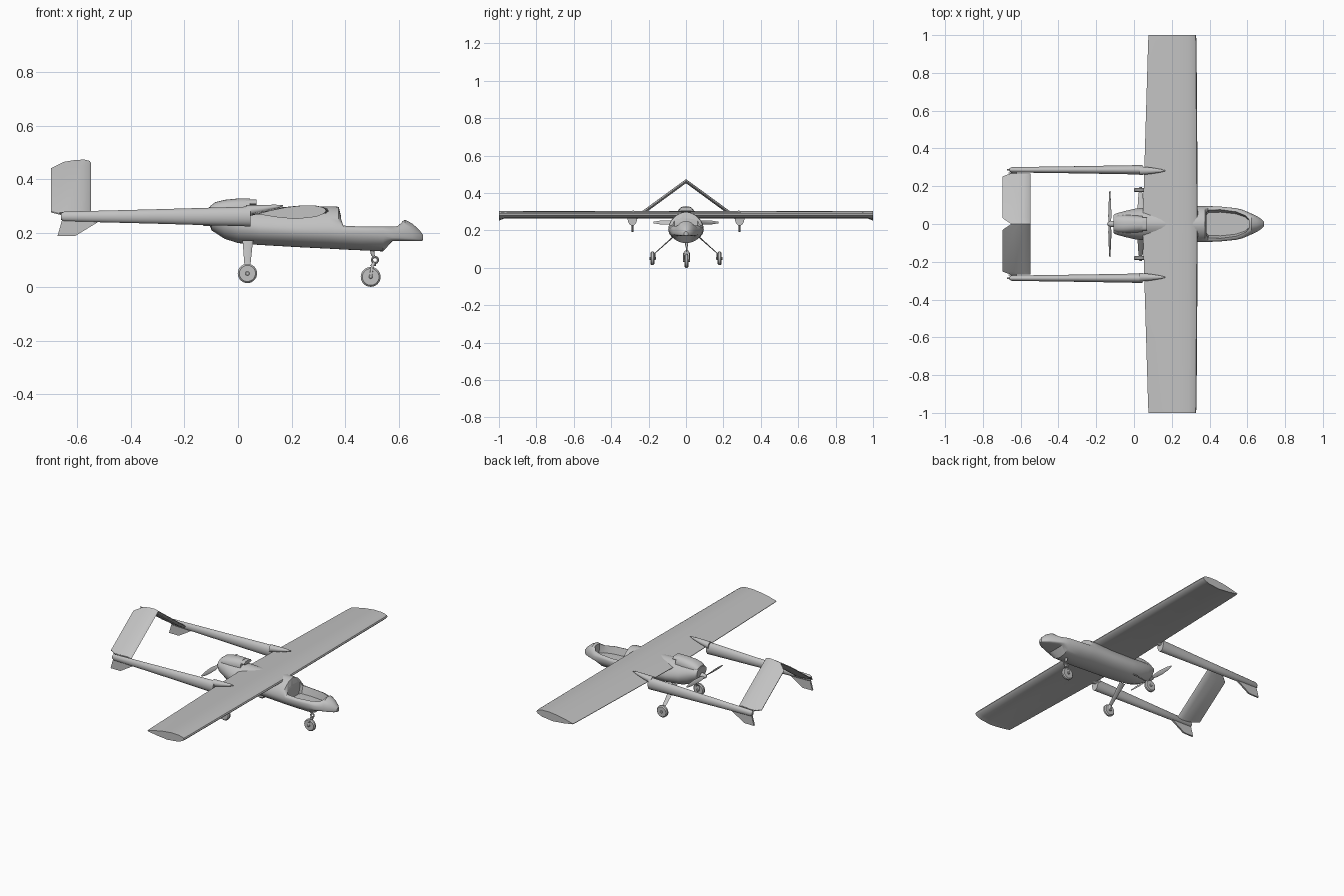
import bpy, bmesh
from math import cos, sin, pi, copysign
from mathutils import Vector

cube = bpy.data.objects.get("Cube")
if cube:
    bpy.data.objects.remove(cube)


def material(name, rgb):
    m = bpy.data.materials.new(name)
    m.use_nodes = True
    m.diffuse_color = (*rgb, 1)
    m.node_tree.nodes["Principled BSDF"].inputs["Base Color"].default_value = (*rgb, 1)
    return m


GREY = material("plain grey", (0.54, 0.54, 0.54))


def smooth(ob, angle=0.6):
    bpy.ops.object.select_all(action="DESELECT")
    ob.select_set(True)
    bpy.context.view_layer.objects.active = ob
    bpy.ops.object.shade_smooth_by_angle(angle=angle)


def loft(name, rings):
    """Skin a closed solid through rings with equal point counts."""
    bm = bmesh.new()
    loops = [[bm.verts.new(p) for p in ring] for ring in rings]
    n = len(loops[0])
    for a, b in zip(loops, loops[1:]):
        for i in range(n):
            j = (i + 1) % n
            bm.faces.new((a[i], a[j], b[j], b[i]))
    bm.faces.new(loops[0])
    bm.faces.new(loops[-1])
    bmesh.ops.recalc_face_normals(bm, faces=bm.faces)
    me = bpy.data.meshes.new(name)
    bm.to_mesh(me)
    bm.free()
    ob = bpy.data.objects.new(name, me)
    bpy.context.collection.objects.link(ob)
    me.materials.append(GREY)
    smooth(ob)
    return ob


def power(v, n):
    return copysign(abs(v) ** (2 / n), v)


def section(x, w, zb, zc, zt, n_top=2, n_bot=2, y=0, count=40):
    """Egg-shaped cross-section standing across the x axis."""
    pts = []
    for i in range(count):
        a = 2 * pi * i / count
        n = n_top if sin(a) >= 0 else n_bot
        h = zt - zc if sin(a) >= 0 else zc - zb
        pts.append((x, y + w * power(cos(a), n), zc + h * power(sin(a), n)))
    return pts


def rod(name, points, radii, flat=1.0, count=12):
    """Round or flattened bar through points that run mostly up and down."""
    return loft(name, [[Vector(p) + Vector((r * cos(2 * pi * i / count),
                                            r * flat * sin(2 * pi * i / count), 0))
                        for i in range(count)] for p, r in zip(points, radii)])


def disc(name, loc, radius, depth, bevel=0.006):
    """Wheel-like disc with its axle along y."""
    profile = [(-depth / 2, radius - bevel), (-depth / 2 + bevel, radius),
               (depth / 2 - bevel, radius), (depth / 2, radius - bevel)]
    return loft(name, [[(loc[0] + r * cos(2 * pi * i / 32), loc[1] + d,
                         loc[2] + r * sin(2 * pi * i / 32)) for i in range(32)]
                       for d, r in profile])


# Fuselage with the open bay
fuselage = loft("fuselage", [section(*s) for s in (
    (-0.108, 0.048, 0.235, 0.265, 0.296),
    (-0.098, 0.055, 0.210, 0.258, 0.302),
    (-0.05, 0.068, 0.179, 0.245, 0.305),
    (0.0, 0.080, 0.163, 0.230, 0.303, 1.8),
    (0.08, 0.090, 0.156, 0.218, 0.299, 1.7),
    (0.22, 0.093, 0.148, 0.210, 0.296, 1.7),
    (0.34, 0.095, 0.142, 0.207, 0.300, 1.8),
    (0.375, 0.095, 0.140, 0.205, 0.298, 1.8),
    (0.392, 0.095, 0.139, 0.205, 0.232, 3.5),
    (0.46, 0.092, 0.136, 0.203, 0.229, 3.5),
    (0.54, 0.084, 0.132, 0.200, 0.229, 3.5),
    (0.575, 0.075, 0.170, 0.192, 0.229, 3, 4),
    (0.595, 0.067, 0.170, 0.190, 0.232, 2.5, 4),
    (0.622, 0.055, 0.170, 0.188, 0.250, 2, 4),
    (0.65, 0.042, 0.170, 0.186, 0.235, 2, 4),
    (0.675, 0.026, 0.170, 0.184, 0.212, 2, 4),
    (0.688, 0.011, 0.172, 0.182, 0.195, 2, 3))])

half = [(0.384, 0.062), (0.395, 0.076), (0.46, 0.078), (0.54, 0.067),
        (0.59, 0.046), (0.610, 0.022)]
outline = half + [(x, -y) for x, y in reversed(half)]
cutter = loft("bay_cutter", [[(x, y * s, z) for x, y in outline]
                             for z, s in ((0.182, 0.8), (0.232, 1), (0.34, 1))])
cutter.hide_render = True
cut = fuselage.modifiers.new("bay", "BOOLEAN")
cut.operation, cut.solver, cut.object = "DIFFERENCE", "EXACT", cutter
bpy.context.view_layer.objects.active = fuselage
bpy.ops.object.modifier_apply(modifier="bay")
bpy.data.objects.remove(cutter)
smooth(fuselage, 0.5)

# Engine cowl hump with intake lip above the wing
loft("engine_cowl", [section(x, w, 0.26, 0.28, zt, 2.4) for x, w, zt in (
    (-0.105, 0.038, 0.300), (-0.085, 0.044, 0.315), (-0.05, 0.048, 0.324),
    (0.0, 0.046, 0.329), (0.045, 0.042, 0.329))])
loft("intake_lip", [section(x, 0.034, 0.305, 0.31, zt, 2.6)
                    for x, zt in ((0.03, 0.326), (0.068, 0.326))])

# Wing: half profiles given as chord fraction and height
upper = [(1, 0.283), (0.985, 0.291), (0.94, 0.297), (0.84, 0.302), (0.65, 0.303),
         (0.4, 0.296), (0.18, 0.285), (0, 0.273)]
lower = [(0, 0.270), (0.25, 0.268), (0.55, 0.264), (0.85, 0.266), (0.97, 0.274)]


def wing_section(y, rear, front, droop=0):
    pts = [(c, z) for c, z in upper] + [(c, z - droop * sin(pi * c)) for c, z in lower]
    return [(rear + c * (front - rear), y, z) for c, z in pts]


loft("wing", [wing_section(y, r, f, d) for y, r, f, d in (
    (-1, 0.078, 0.328, 0.012), (-0.97, 0.075, 0.331, 0), (0, 0.046, 0.338, 0),
    (0.97, 0.075, 0.331, 0), (1, 0.078, 0.328, 0.012))])

# Wing root fillets at the trailing edge
for side in (-1, 1):
    name = "left" if side > 0 else "right"

    # Tail boom, with the pointed fairing on the wing
    by = 0.287 * side
    loft(name + "_boom", [section(x, w, 0.262 - h, 0.262, 0.262 + h, y=by, count=24)
                          for x, w, h in ((-0.66, 0.008, 0.012), (-0.648, 0.014, 0.018),
                                          (-0.3, 0.019, 0.027), (0.046, 0.025, 0.037))])
    loft(name + "_boom_fairing", [
        section(x, w, z - h, z, z + h, y=0.282 * side, count=20)
        for x, w, z, h in ((0.03, 0.023, 0.282, 0.022), (0.09, 0.017, 0.290, 0.015),
                           (0.14, 0.009, 0.298, 0.008), (0.167, 0.002, 0.302, 0.002))])

    # Ventral fin
    fin = [(-0.655, 0.25), (-0.672, 0.19), (-0.605, 0.19), (-0.515, 0.245)]
    loft(name + "_ventral_fin", [[(x, by + d, z) for x, z in fin] for d in (-0.005, 0.005)])

    # Sloping tail panel with clipped rear corners
    rings = []
    for y, rear in ((0.268, -0.65), (0.252, -0.697), (0.032, -0.697), (0, -0.65)):
        z, front = 0.463 - 0.73 * y, -0.548
        c = front - rear
        rings.append([(rear + c * u, y * side, z + t) for u, t in (
            (0, -0.002), (0, 0.002), (0.4, 0.009), (0.75, 0.011), (0.95, 0.006),
            (1, 0), (0.95, -0.006), (0.75, -0.011), (0.4, -0.009))])
    loft(name + "_tail_panel", rings)

    # Elevator horn at the boom end
    loft(name + "_hinge_pin", [section(x, 0.003, 0.272, 0.275, 0.278, y=0.270 * side, count=8)
                               for x in (-0.665, -0.62)])

    # Main gear: flat spring leg, axle and wheel
    rod(name + "_gear_leg", [(0.037, 0.06 * side, 0.172), (0.036, 0.09 * side, 0.146),
                             (0.035, 0.166 * side, 0.078), (0.035, 0.166 * side, 0.045)],
        (0.020, 0.017, 0.011, 0.010), 0.3)
    disc(name + "_axle", (0.035, 0.178 * side, 0.05), 0.008, 0.034, 0.002)
    disc(name + "_main_wheel", (0.035, 0.18 * side, 0.05), 0.036, 0.022)

    # Propeller blade, twisted along its length
    blade = []
    for y, chord, twist in ((0.005, 0.012, 1.0), (0.04, 0.024, 0.8), (0.09, 0.027, 0.55),
                            (0.14, 0.021, 0.4), (0.175, 0.008, 0.3)):
        pts = []
        for i in range(12):
            a = 2 * pi * i / 12
            u, v = chord / 2 * cos(a), 0.0025 * sin(a)
            pts.append((-0.128 + u * sin(twist) + v * cos(twist), y * side,
                        0.242 + side * (u * cos(twist) - v * sin(twist))))
        blade.append(pts)
    loft(name + "_propeller_blade", blade)

# Propeller hub
loft("propeller_hub", [section(x, r, 0.242 - r, 0.242, 0.242 + r, count=20)
                       for x, r in ((-0.09, 0.016), (-0.125, 0.016), (-0.138, 0.009),
                                    (-0.142, 0.003))])

# Nose gear: post, sprung coil, fork and wheel
disc("nose_wheel", (0.494, 0.003, 0.037), 0.037, 0.022)
disc("nose_axle", (0.494, 0.003, 0.037), 0.007, 0.036, 0.002)
rod("nose_post", [(0.498, 0.003, 0.145), (0.502, 0.003, 0.118), (0.512, 0.003, 0.108)],
    (0.008, 0.007, 0.005))
bpy.ops.mesh.primitive_torus_add(location=(0.510, 0.003, 0.1), rotation=(pi / 2, 0, 0),
                                 major_radius=0.011, minor_radius=0.004,
                                 major_segments=24, minor_segments=8)
coil = bpy.context.object
coil.name = "nose_spring_coil"
coil.data.materials.append(GREY)
smooth(coil)
for dy in (-0.015, 0.015):
    rod("nose_fork_arm", [(0.506, 0.003 + dy * 0.5, 0.09), (0.500, 0.003 + dy, 0.078),
                          (0.494, 0.003 + dy, 0.035)], (0.005, 0.005, 0.005), 0.6)
rod("nose_fork_crown", [(0.502, 0.003, 0.077), (0.507, 0.003, 0.092)], (0.011, 0.006), 1.5)
